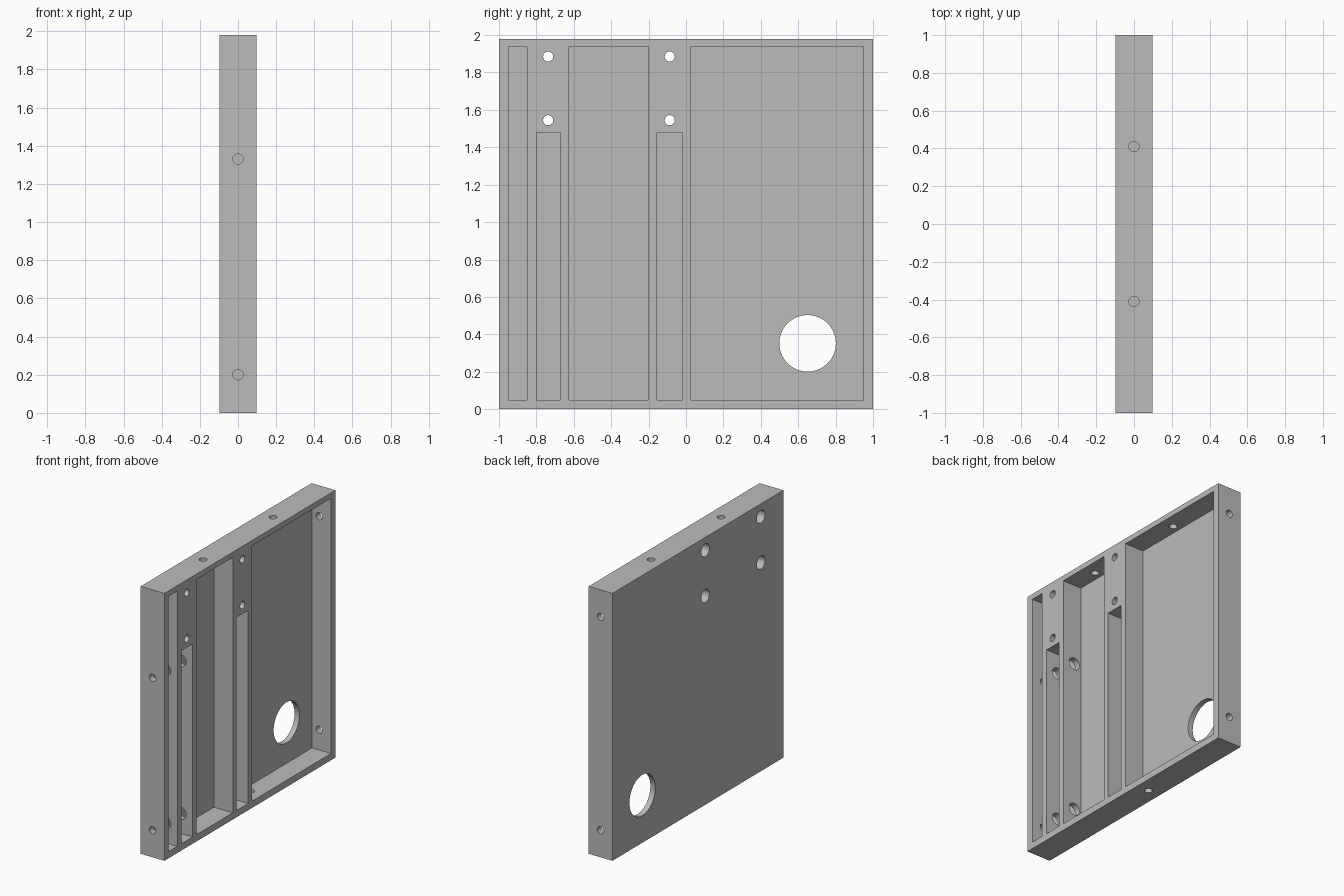
import bpy
import bmesh
import math
from mathutils import Matrix, Vector

if "Cube" in bpy.data.objects:
    bpy.data.objects.remove(bpy.data.objects["Cube"], do_unlink=True)

HALF_X, HEIGHT = 0.0975, 1.98
FLOOR_X = -0.0575            # inner face of the back plate
SMALL, WIDE = 0.027, 0.045   # screw shaft and screw head radii
RIM, ROOF = 0.05, 1.94


def add_box(bm, low, high):
    low, high = Vector(low), Vector(high)
    place = Matrix.Translation((low + high) / 2) @ Matrix.Diagonal((*(high - low), 1))
    bmesh.ops.create_cube(bm, size=1, matrix=place)


def add_rod(bm, start, end, radius, sides=32):
    start, end = Vector(start), Vector(end)
    axis = end - start
    turn = axis.to_track_quat('Z', 'Y').to_matrix().to_4x4()
    bmesh.ops.create_cone(bm, cap_ends=True, segments=sides, radius1=radius, radius2=radius,
                          depth=axis.length, matrix=Matrix.Translation((start + end) / 2) @ turn)


def make_object(name, bm):
    mesh = bpy.data.meshes.new(name)
    bm.to_mesh(mesh)
    bm.free()
    obj = bpy.data.objects.new(name, mesh)
    bpy.context.collection.objects.link(obj)
    return obj


# Solid slab
bm = bmesh.new()
add_box(bm, (-HALF_X, -1, 0), (HALF_X, 1, HEIGHT))
case = make_object("compartment_case", bm)

# Open compartments: y range and top height
pockets = bmesh.new()
for y0, y1, top in ((-0.95, -0.85, ROOF), (-0.80, -0.67, 1.48), (-0.625, -0.20, ROOF),
                    (-0.155, -0.02, 1.48), (0.027, 0.95, ROOF)):
    add_box(pockets, (FLOOR_X, y0, RIM), (0.2, y1, top))

small = bmesh.new()
wide = bmesh.new()

# Cross holes with deep counterbores opening on the plain side
for y in (-0.737, -0.087):
    for z in (1.545, 1.885):
        add_rod(small, (-0.2, y, z), (0.2, y, z), SMALL)
        add_rod(wide, (-0.2, y, z), (0.02, y, z), WIDE + 0.003)

# Front edge holes, widened through the inner dividers
for z in (0.2, 1.33):
    add_rod(small, (0, -1.1, z), (0, -0.9, z), SMALL)
    add_rod(wide, (0, -0.9, z), (0, -0.4, z), WIDE)

# Rear edge, top and bottom holes
for z in (0.2, 1.78):
    add_rod(small, (0, 0.9, z), (0, 1.1, z), SMALL)
for y in (-0.41, 0.41):
    add_rod(small, (0, y, 1.9), (0, y, 2.1), SMALL)
add_rod(small, (0, 0.15, -0.1), (0, 0.15, 0.1), SMALL)

# Large round opening in the back plate
add_rod(wide, (-0.2, 0.65, 0.352), (0.2, 0.65, 0.352), 0.151, 64)

# Cut everything and bake the result
cutters = [make_object(n, b) for n, b in
           (("pocket_cutter", pockets), ("shaft_cutter", small), ("head_cutter", wide))]
for cutter in cutters:
    cutter.hide_render = True
    mod = case.modifiers.new(cutter.name, 'BOOLEAN')
    mod.operation = 'DIFFERENCE'
    mod.solver = 'EXACT'
    mod.object = cutter
bpy.context.view_layer.update()
baked = bpy.data.meshes.new_from_object(case.evaluated_get(bpy.context.evaluated_depsgraph_get()))
case.modifiers.clear()
case.data = baked
baked.name = "compartment_case"
for cutter in cutters:
    bpy.data.objects.remove(cutter, do_unlink=True)

# Plain grey material
grey = bpy.data.materials.new("plain_grey")
grey.use_nodes = True
colour = (0.5, 0.5, 0.5, 1)
grey.diffuse_color = colour
grey.node_tree.nodes["Principled BSDF"].inputs["Base Color"].default_value = colour
baked.materials.clear()
baked.materials.append(grey)

# Smooth hole walls, sharp edges elsewhere
bpy.ops.object.select_all(action='DESELECT')
case.select_set(True)
bpy.context.view_layer.objects.active = case
bpy.ops.object.shade_smooth_by_angle(angle=math.radians(30))
